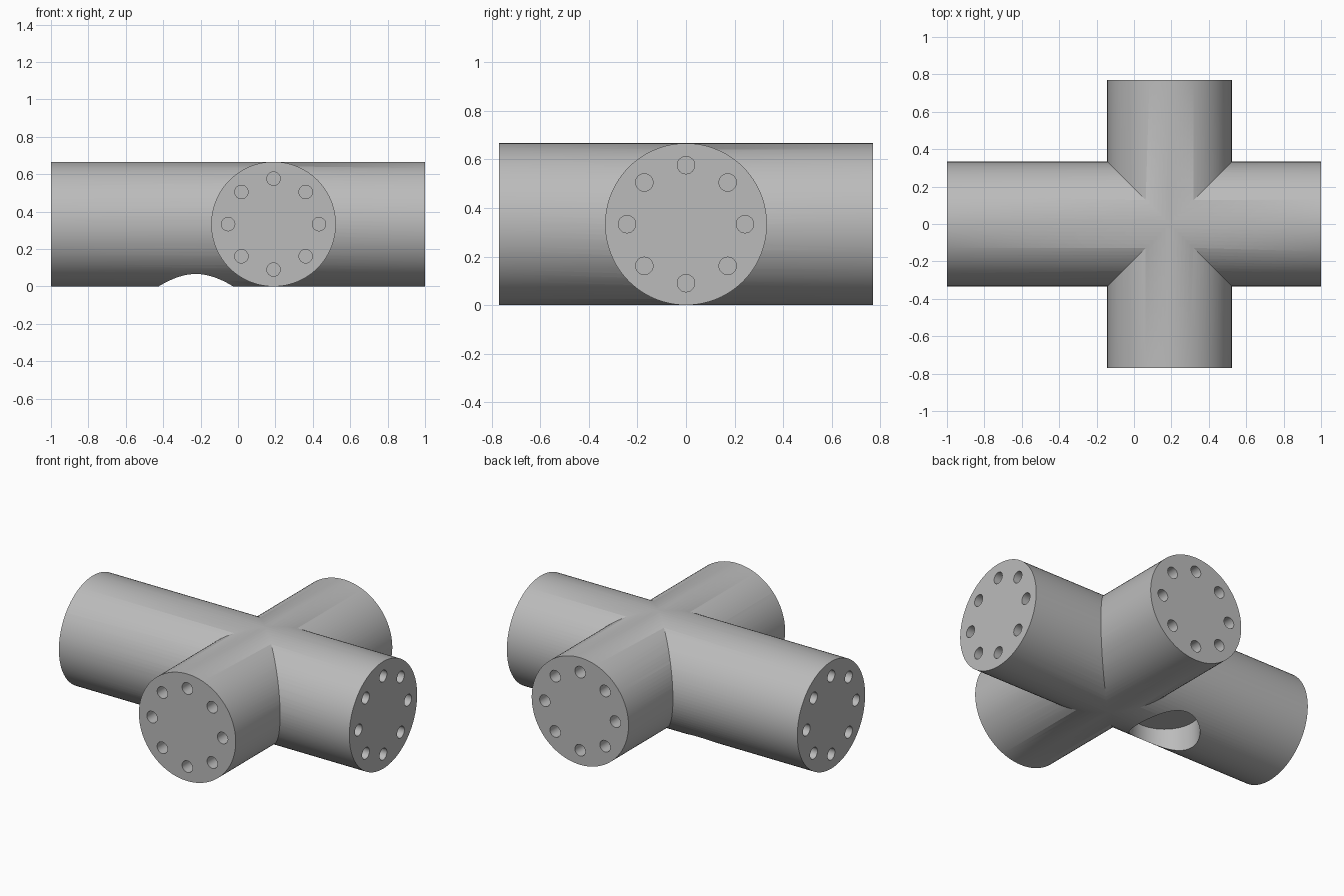
import bpy, bmesh, math
from mathutils import Matrix, Vector

if "Cube" in bpy.data.objects:
    bpy.data.objects.remove(bpy.data.objects["Cube"])

R = 1 / 3           # pipe radius, also height of the axes
CROSS_X = 0.19      # where the two pipes meet
HALF_Y = 0.77
BOLT_RING, BOLT_R, BOLT_DEPTH = 0.243, 0.036, 0.1

steel = bpy.data.materials.new("plain grey metal")
steel.use_nodes = True
GREY = (0.5, 0.5, 0.5, 1)
steel.diffuse_color = GREY
steel.node_tree.nodes["Principled BSDF"].inputs["Base Color"].default_value = GREY


def add_rod(bm, start, end, radius, sides):
    """Closed cylinder between two points."""
    start, end = Vector(start), Vector(end)
    axis = end - start
    turn = axis.to_track_quat('Z', 'Y').to_matrix().to_4x4()
    bmesh.ops.create_cone(bm, cap_ends=True, segments=sides, radius1=radius,
                          radius2=radius, depth=axis.length,
                          matrix=Matrix.Translation((start + end) / 2) @ turn)


def make_object(name, bm):
    mesh = bpy.data.meshes.new(name)
    bm.to_mesh(mesh)
    bm.free()
    mesh.materials.append(steel)
    obj = bpy.data.objects.new(name, mesh)
    bpy.context.collection.objects.link(obj)
    return obj


def rod_object(name, start, end, radius, sides):
    bm = bmesh.new()
    add_rod(bm, start, end, radius, sides)
    return make_object(name, bm)


def combine(target, tool, operation):
    """Apply a boolean and drop the tool."""
    mod = target.modifiers.new(operation.lower(), 'BOOLEAN')
    mod.operation, mod.solver, mod.object = operation, 'EXACT', tool
    bpy.context.view_layer.objects.active = target
    bpy.ops.object.modifier_apply(modifier=mod.name)
    bpy.data.objects.remove(tool)


# Two crossing pipes
body = rod_object("cross_fitting", (-1, 0, R), (1, 0, R), R, 96)
branch = rod_object("branch", (CROSS_X, -HALF_Y, R), (CROSS_X, HALF_Y, R), R, 96)
combine(body, branch, 'UNION')

# Ring of blind bolt holes in each end face
bm = bmesh.new()
ends = [((-1, 0, R), (-1, 0, 0)), ((1, 0, R), (1, 0, 0)),
        ((CROSS_X, -HALF_Y, R), (0, -1, 0)), ((CROSS_X, HALF_Y, R), (0, 1, 0))]
for centre, out in ends:
    centre, out = Vector(centre), Vector(out)
    up = Vector((0, 0, 1))
    side = out.cross(up)
    for i in range(8):
        a = i * math.tau / 8
        p = centre + BOLT_RING * (math.cos(a) * side + math.sin(a) * up)
        add_rod(bm, p - out * BOLT_DEPTH, p + out * 0.05, BOLT_R, 24)
combine(body, make_object("bolt_holes", bm), 'DIFFERENCE')

# Blind round port underneath
port = rod_object("port", (-0.225, 0, -0.1), (-0.225, 0, 0.16), 0.2, 64)
combine(body, port, 'DIFFERENCE')

bpy.ops.object.select_all(action='DESELECT')
body.select_set(True)
bpy.context.view_layer.objects.active = body
bpy.ops.object.shade_smooth_by_angle(angle=math.radians(30))
